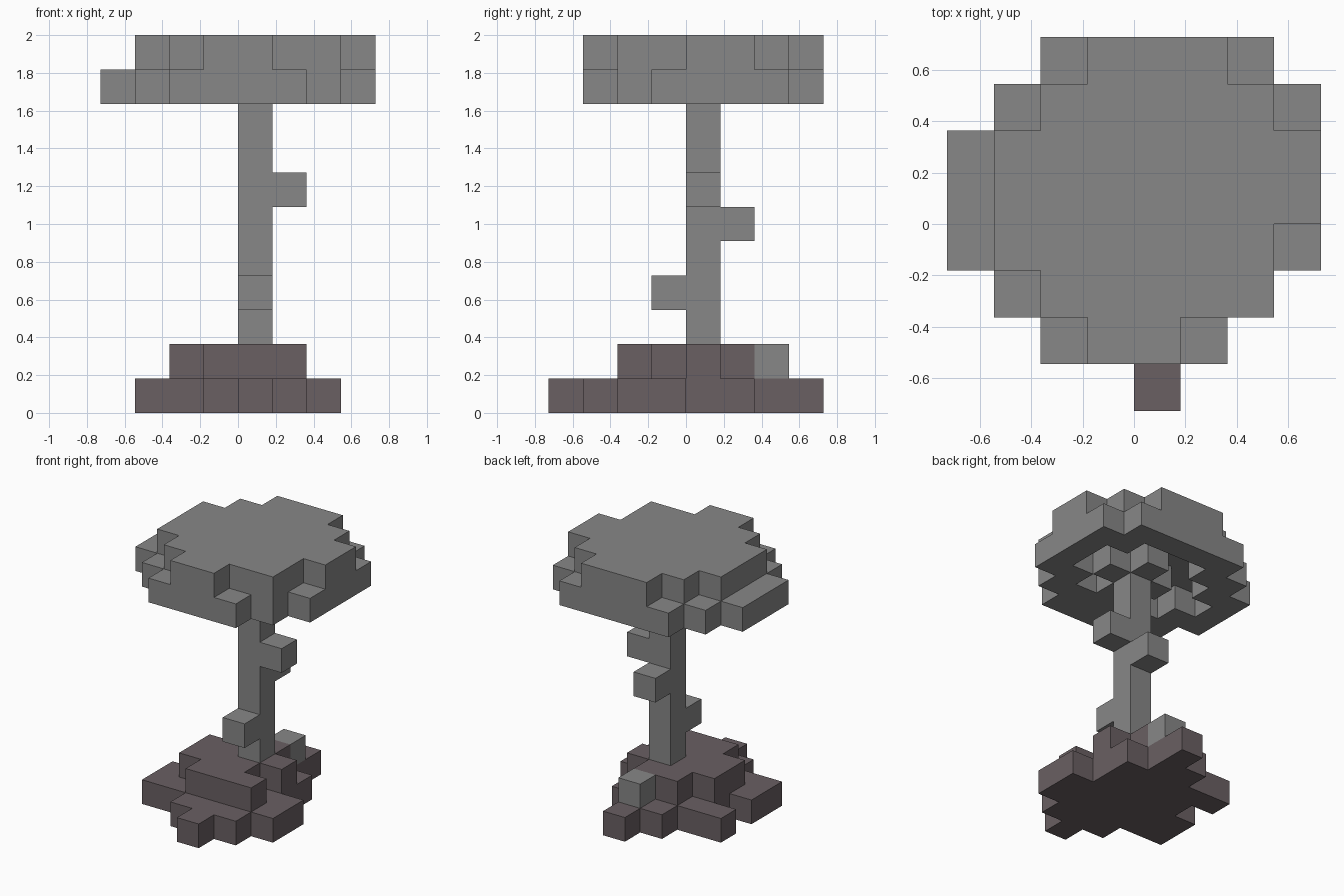
import bpy
import bmesh
from mathutils import Vector

cube = bpy.data.objects.get("Cube")
if cube:
    bpy.data.objects.remove(cube, do_unlink=True)

UNIT = 2 / 11  # edge of one block


def material(name, color):
    mat = bpy.data.materials.new(name)
    mat.use_nodes = True
    mat.diffuse_color = color
    bsdf = next(n for n in mat.node_tree.nodes if n.type == 'BSDF_PRINCIPLED')
    bsdf.inputs["Base Color"].default_value = color
    return mat


def layer(z, first_y, spans):
    """Blocks of one level, one (first x, last x) span per row."""
    return {(x, first_y + row, z)
            for row, (start, end) in enumerate(spans)
            for x in range(start, end + 1)}


grey = material("stone grey", (0.245, 0.245, 0.245, 1))
brown = material("earth brown", (0.143, 0.116, 0.123, 1))

# Stepped ground mound
mound = layer(0, -4, [(0, 0), (-1, 1), (-3, 2), (-3, 2), (-2, 1), (-3, 1), (-1, 0), (0, 0)])
mound |= layer(1, -2, [(-1, 1), (-2, 0), (-2, 1), (-1, 0)])

# Trunk with three stubs
trunk = {(0, 0, z) for z in range(2, 9)}
stubs = {(0, -1, 3), (0, 1, 5), (1, 0, 6)}

# Crown: full top level over a hollow rim, braced by a cross on the trunk
rim = layer(9, -3, [(-2, 1), (-3, 2), (-4, 3), (-4, 3), (-4, 3), (-3, 3), (-2, 2)])
rim -= layer(9, -1, [(-2, 1), (-3, 2), (-2, 2), (-1, 1)])
cross = {(0, 0, 9), (1, 0, 9), (-1, 0, 9), (0, 1, 9), (0, -1, 9)}
top = layer(10, -3, [(-1, 0), (-2, 2), (-3, 2), (-3, 3), (-3, 3), (-2, 2), (-1, 1)])

parts = [
    ("ground_mound", mound, brown),
    ("loose_block", {(0, 2, 1)}, grey),
    ("trunk", trunk, grey),
    ("trunk_stubs", stubs, grey),
    ("crown", rim | cross | top, grey),
]
filled = set().union(*(cells for _, cells, _ in parts))


def build(name, cells, mat):
    """Make a mesh from the exposed sides of the blocks."""
    bm = bmesh.new()
    for cell in sorted(cells):
        centre = Vector(cell) + Vector((0.5, 0.5, 0.5))
        for axis in range(3):
            for sign in (-1, 1):
                normal = Vector((0, 0, 0))
                normal[axis] = sign
                if tuple(int(c + n) for c, n in zip(cell, normal)) in filled:
                    continue
                u = Vector((0, 0, 0))
                u[(axis + 1) % 3] = 0.5
                v = normal.cross(u)
                middle = centre + normal / 2
                corners = (middle - u - v, middle + u - v, middle + u + v, middle - u + v)
                bm.faces.new([bm.verts.new(p * UNIT) for p in corners])
    bmesh.ops.remove_doubles(bm, verts=bm.verts, dist=UNIT / 100)
    mesh = bpy.data.meshes.new(name)
    bm.to_mesh(mesh)
    bm.free()
    mesh.materials.append(mat)
    bpy.context.scene.collection.objects.link(bpy.data.objects.new(name, mesh))


for part in parts:
    build(*part)
